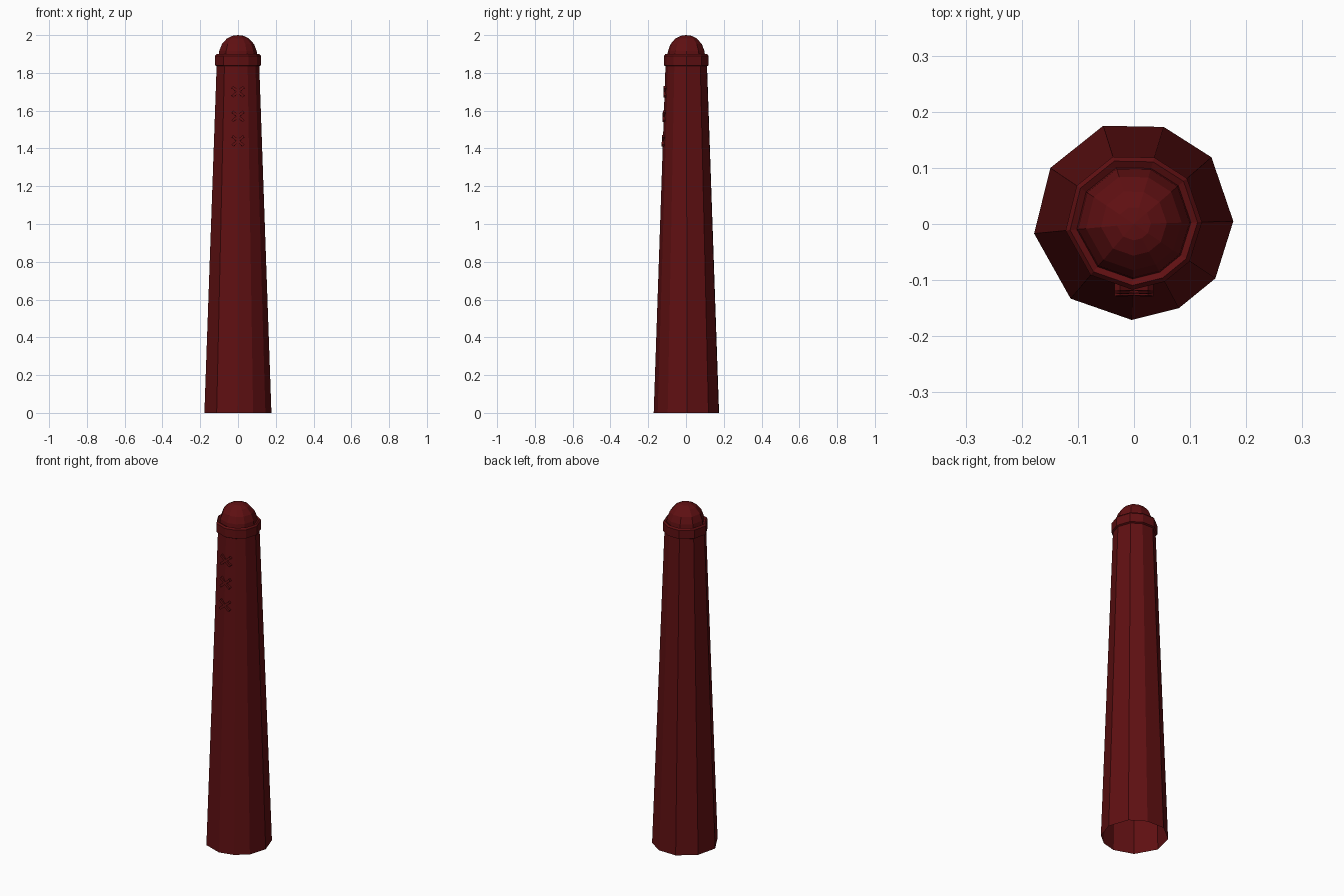
import bpy, bmesh, math
from mathutils import Matrix, Vector

if "Cube" in bpy.data.objects:
    bpy.data.objects.remove(bpy.data.objects["Cube"])

red = bpy.data.materials.new("dark_red")
red.diffuse_color = (0.115, 0.005, 0.006, 1)
red.use_nodes = True
red.node_tree.nodes["Principled BSDF"].inputs["Base Color"].default_value = red.diffuse_color

# uneven ten-sided outline of the foot, shared by every part
OUTLINE = [(0.177, 0.005), (0.138, 0.119), (0.053, 0.173), (-0.055, 0.175),
           (-0.149, 0.1), (-0.178, -0.017), (-0.113, -0.133), (-0.004, -0.171),
           (0.08, -0.15), (0.145, -0.097)]


def finish(name, bm):
    me = bpy.data.meshes.new(name)
    bm.to_mesh(me)
    bm.free()
    me.materials.append(red)
    ob = bpy.data.objects.new(name, me)
    bpy.context.collection.objects.link(ob)
    return ob


def loft(name, profile, tip=None):
    """Stack scaled copies of the outline; profile holds (scale, z)."""
    bm = bmesh.new()
    rings = [[bm.verts.new((x * s, y * s, z)) for x, y in OUTLINE] for s, z in profile]
    n = len(OUTLINE)
    for a, b in zip(rings, rings[1:]):
        for i in range(n):
            j = (i + 1) % n
            bm.faces.new((a[i], a[j], b[j], b[i]))
    if tip:
        t = bm.verts.new(tip)
        for i in range(n):
            bm.faces.new((rings[-1][i], rings[-1][(i + 1) % n], t))
    return finish(name, bm)


# tapered shaft, open underneath
loft("shaft", [(1.0, 0.0), (0.635, 1.84)])

# collar with a bevelled upper rim
loft("collar", [(0.63, 1.835), (0.685, 1.84), (0.685, 1.89), (0.64, 1.9), (0.56, 1.892)])

# faceted dome cap
loft("dome_cap", [(0.575, 1.89), (0.56, 1.915), (0.48, 1.952), (0.33, 1.982), (0.17, 1.996)],
     tip=(0, 0, 2.0))

# three small raised crossed bars on the front
slope = math.atan(0.171 * 0.365 / 1.84)
for k, z in enumerate((1.70, 1.57, 1.44)):
    bm = bmesh.new()
    front = -0.171 * (1 - 0.365 * z / 1.84)
    for ang in (math.radians(40), math.radians(-40)):
        m = (Matrix.Translation((0, front + 0.004, z)) @ Matrix.Rotation(-slope, 4, 'X')
             @ Matrix.Rotation(ang, 4, 'Y') @ Matrix.Diagonal((0.078, 0.02, 0.014, 1)))
        bmesh.ops.create_cube(bm, size=1, matrix=m)
    finish("cross_relief_%d" % (k + 1), bm)
